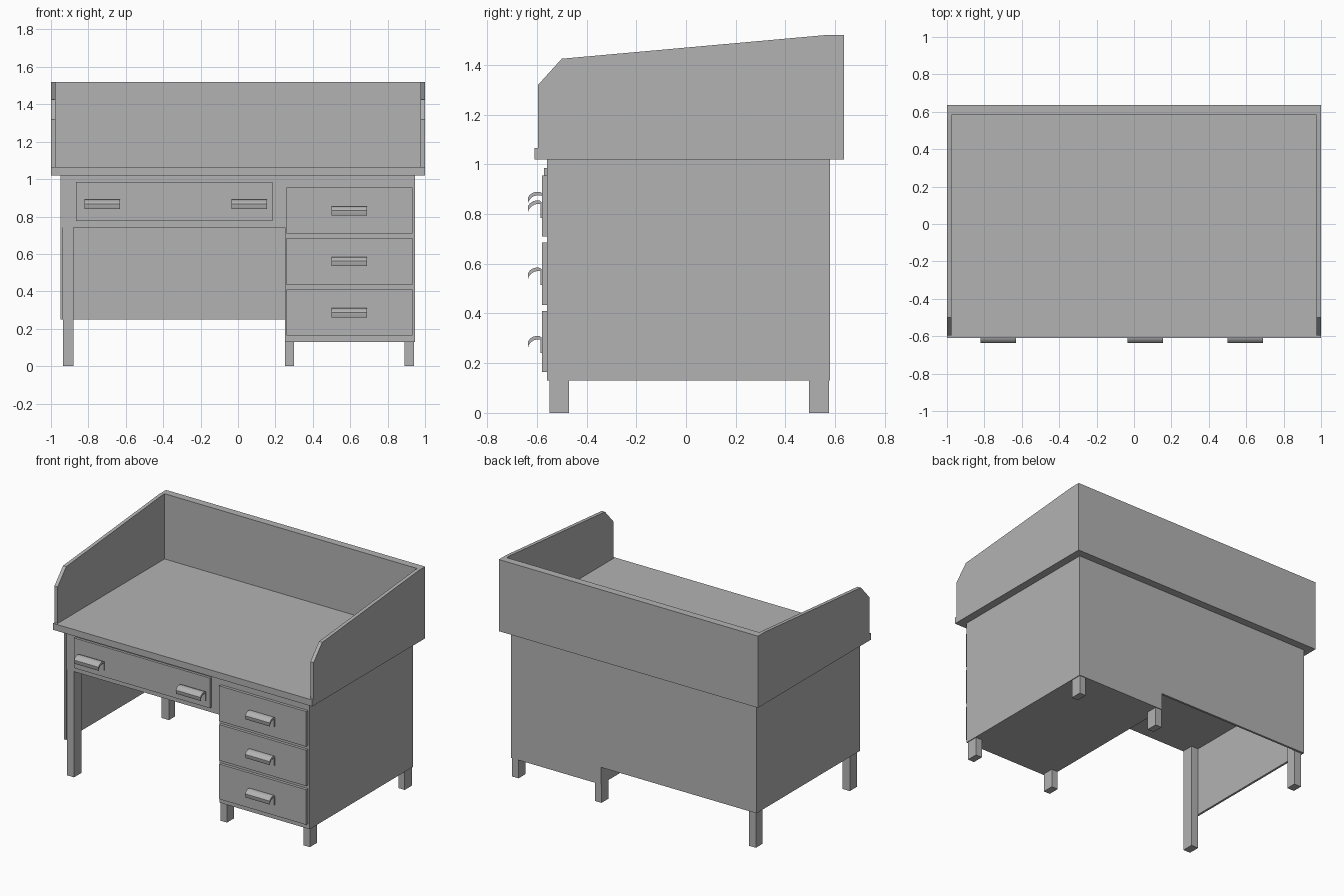
import bpy
import bmesh
import math

cube = bpy.data.objects.get("Cube")
if cube:
    bpy.data.objects.remove(cube, do_unlink=True)

grey = bpy.data.materials.new("plain grey")
grey.use_nodes = True
colour = (0.45, 0.45, 0.45, 1)
grey.diffuse_color = colour
grey.node_tree.nodes["Principled BSDF"].inputs["Base Color"].default_value = colour


def prism(name, profile, x0, x1):
    """Extrude a (y, z) profile from x0 to x1."""
    bm = bmesh.new()
    face = bm.faces.new([bm.verts.new((x0, y, z)) for y, z in profile])
    out = bmesh.ops.extrude_face_region(bm, geom=[face])
    moved = [v for v in out["geom"] if isinstance(v, bmesh.types.BMVert)]
    bmesh.ops.translate(bm, verts=moved, vec=(x1 - x0, 0, 0))
    bmesh.ops.recalc_face_normals(bm, faces=bm.faces)
    mesh = bpy.data.meshes.new(name)
    bm.to_mesh(mesh)
    bm.free()
    mesh.materials.append(grey)
    obj = bpy.data.objects.new(name, mesh)
    bpy.context.collection.objects.link(obj)
    return obj


def box(name, x0, x1, y0, y1, z0, z1):
    return prism(name, [(y0, z0), (y1, z0), (y1, z1), (y0, z1)], x0, x1)


def handle(name, x, z, face_y):
    """Curved pull over a thin back plate; z is the top of the pull."""
    width, drop = 0.19, 0.04
    box(name + "_plate", x, x + width, face_y - 0.006, face_y, z - 0.07, z - 0.01)
    # Quarter-arc blade with a constant vertical thickness
    angles = [math.radians(a) for a in (105, 85, 65, 45, 25)]
    reach = [(-0.598 - 0.042 * math.cos(a), z - drop * (1 - math.sin(a))) for a in angles]
    top = [(face_y, z - 0.008)] + reach + [(-0.635, z - 0.036)]
    under = [(y + 0.004, t - 0.014) for y, t in reversed(top[1:])] + [(face_y, z - 0.022)]
    blade = prism(name + "_pull", top + under, x, x + width)
    bpy.ops.object.select_all(action="DESELECT")
    blade.select_set(True)
    bpy.context.view_layer.objects.active = blade
    bpy.ops.object.shade_smooth_by_angle(angle=math.radians(35))


# Table top with its surrounding gallery
box("table_top", -1, 1, -0.61, 0.635, 1.02, 1.065)
box("gallery_back", -0.975, 0.975, 0.583, 0.635, 1.065, 1.52)
side = [(-0.595, 1.065), (0.635, 1.065), (0.635, 1.52), (0.56, 1.52),
        (-0.5, 1.425), (-0.595, 1.32)]
prism("gallery_right", side, -1, -0.975)
prism("gallery_left", side, 0.975, 1)

# Pedestal, drawer compartment and thin panels around the kneehole
box("pedestal", 0.25, 0.945, -0.56, 0.58, 0.13, 1.02)
box("drawer_compartment", -0.935, 0.25, -0.555, 0.565, 0.74, 1.02)
box("side_panel", -0.95, -0.935, -0.56, 0.58, 0.25, 1.02)
box("back_panel", -0.935, 0.25, 0.565, 0.58, 0.25, 1.02)

# Legs
for row, y0, y1 in (("front", -0.55, -0.47), ("back", 0.495, 0.575)):
    for label, x0, top in (("outer", 0.89, 0.13), ("inner", 0.25, 0.13),
                           ("kneehole", -0.935, 0.74)):
        y_end = min(y1, 0.565) if label == "kneehole" else y1
        box(f"{row}_{label}_leg", x0, x0 + 0.055 - 0.005 * (x0 > 0), y0, y_end, 0, top)

# Wide drawer with two handles
box("wide_drawer", -0.865, 0.185, -0.572, -0.55, 0.775, 0.985)
for label, x in (("right", -0.82), ("left", -0.035)):
    handle(f"wide_drawer_{label}_handle", x, 0.89, -0.572)

# Stacked pedestal drawers
for label, z0, z1 in (("lower", 0.165, 0.41), ("middle", 0.435, 0.685),
                      ("upper", 0.71, 0.955)):
    box(f"{label}_drawer", 0.26, 0.932, -0.58, -0.55, z0, z1)
    handle(f"{label}_drawer_handle", 0.5, z1 - 0.1, -0.58)
